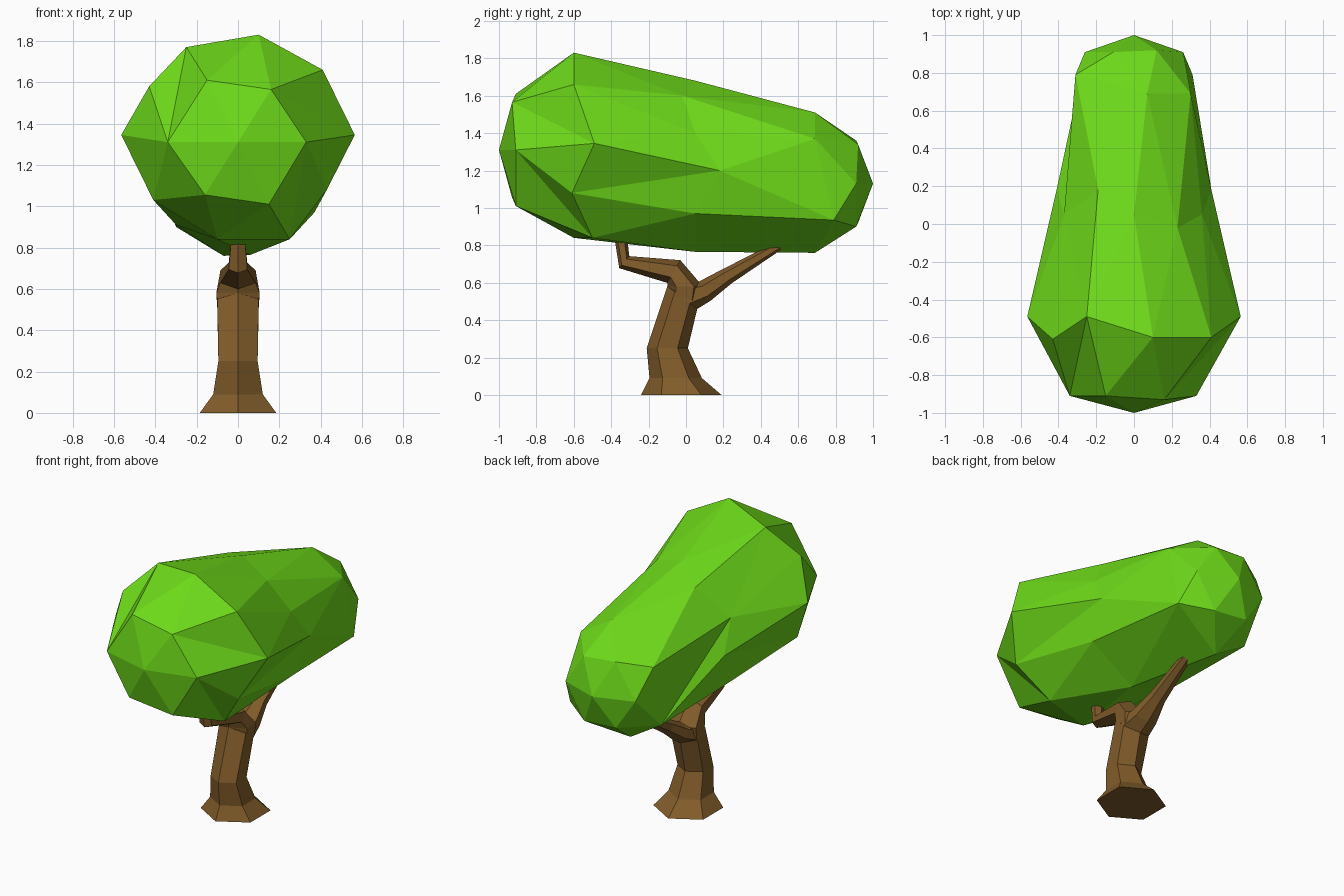
import bpy, bmesh
from math import sin, cos, atan2, pi, radians

if "Cube" in bpy.data.objects:
    bpy.data.objects.remove(bpy.data.objects["Cube"])


def finish(bm, name, color):
    bmesh.ops.recalc_face_normals(bm, faces=bm.faces)
    mesh = bpy.data.meshes.new(name)
    bm.to_mesh(mesh)
    bm.free()
    mat = bpy.data.materials.new(name + "_color")
    mat.diffuse_color = color
    mat.use_nodes = True
    mat.node_tree.nodes["Principled BSDF"].inputs["Base Color"].default_value = mat.diffuse_color
    mesh.materials.append(mat)
    obj = bpy.data.objects.new(name, mesh)
    bpy.context.collection.objects.link(obj)


def bridge(bm, a, b):
    """Triangulate between two angle-sorted rings of (angle, vert)."""
    i = j = 0
    na, nb = len(a), len(b)

    def angle(r, k):
        return r[k % len(r)][0] + 2 * pi * (k // len(r))
    while i < na or j < nb:
        va, vb = a[i % na][1], b[j % nb][1]
        step_a = j >= nb or (i < na and angle(a, i + 1) < angle(b, j + 1))
        if step_a:
            bm.faces.new((va, a[(i + 1) % na][1], vb))
            i += 1
        else:
            bm.faces.new((va, b[(j + 1) % nb][1], vb))
            j += 1


def blob(name, front_tip, back_tip, rings, color):
    """Closed faceted shell through rings of points, running front to back."""
    bm = bmesh.new()
    loops = []
    for zc, pts in rings:
        loop = [((atan2(x, z - zc) + 0.5) % (2 * pi), bm.verts.new((x, y, z)))
                for x, y, z in pts]
        loops.append(sorted(loop, key=lambda p: p[0]))
    for a, b in zip(loops, loops[1:]):
        bridge(bm, a, b)
    for tip, loop in ((front_tip, loops[0]), (back_tip, loops[-1])):
        t = bm.verts.new(tip)
        for k in range(len(loop)):
            bm.faces.new((t, loop[k - 1][1], loop[k][1]))
    finish(bm, name, color)


def limb(name, rings, color):
    """Six-sided tube; each ring is (y, z, depth radius, x radius, tilt)."""
    bm = bmesh.new()
    loops = []
    for y, z, r, rx, tilt in rings:
        t = radians(tilt)
        loops.append([bm.verts.new((rx * sin(k * pi / 3) / sin(pi / 3),
                                    y + r * cos(k * pi / 3) * cos(t),
                                    z + r * cos(k * pi / 3) * sin(t)))
                      for k in range(6)])
    for a, b in zip(loops, loops[1:]):
        for k in range(6):
            bm.faces.new((a[k - 1], a[k], b[k], b[k - 1]))
    bm.faces.new(loops[0])
    bm.faces.new(loops[-1])
    finish(bm, name, color)


GREEN = (0.155, 0.70, 0.01, 1)
BROWN = (0.22, 0.107, 0.023, 1)

# Leaf canopy: large front end tapering to the back
blob("canopy", (0, -1, 1.31), (0, 1, 1.13), [
    (1.31, [(-.15, -.91, 1.61), (.16, -.93, 1.565), (.33, -.91, 1.31),
            (.15, -.91, 1.01), (-.16, -.93, 1.055), (-.34, -.91, 1.31)]),
    (1.31, [(.1, -.6, 1.83), (.41, -.6, 1.66), (.565, -.49, 1.345),
            (.43, -.61, 1.08), (.25, -.5, .84), (-.1, -.6, .84),
            (-.41, -.6, 1.03), (-.565, -.49, 1.345), (-.43, -.61, 1.58),
            (-.25, -.49, 1.77)]),
    (1.22, [(0, .05, 1.68), (.23, -.02, 1.6), (.36, .05, 1.4),
            (.41, .18, 1.2), (.37, .05, .97), (.06, .05, .765),
            (-.3, .05, .91), (-.41, .18, 1.2), (-.37, .05, 1.4),
            (-.19, .18, 1.6)]),
    (1.13, [(.07, .69, 1.51), (.3, .69, 1.37), (.31, .79, .935),
            (-.07, .69, .76), (-.3, .69, .9), (-.31, .79, 1.33)]),
    (1.13, [(.12, .92, 1.34), (.26, .91, 1.13), (.12, .91, .9),
            (-.12, .92, .92), (-.26, .91, 1.13), (-.11, .91, 1.36)]),
], GREEN)

# Trunk with flared foot, continuing into the back branch
limb("trunk", [(-.025, 0, .215, .185, 0), (-.055, .09, .14, .12, 0),
               (-.1, .25, .11, .095, 0), (-.02, .52, .1, .1, -37),
               (.1, .555, .06, .08, -58), (.22, .635, .045, .05, -55),
               (.5, .8, .025, .03, -45)], BROWN)

# Front branch, bending forward and then up into the leaves
limb("front_branch", [(-.01, .52, .09, .1, -20), (-.005, .58, .095, .105, 0),
                      (-.065, .66, .07, .085, 60), (-.33, .71, .042, .045, 50),
                      (-.35, .85, .034, .032, 0)], BROWN)
